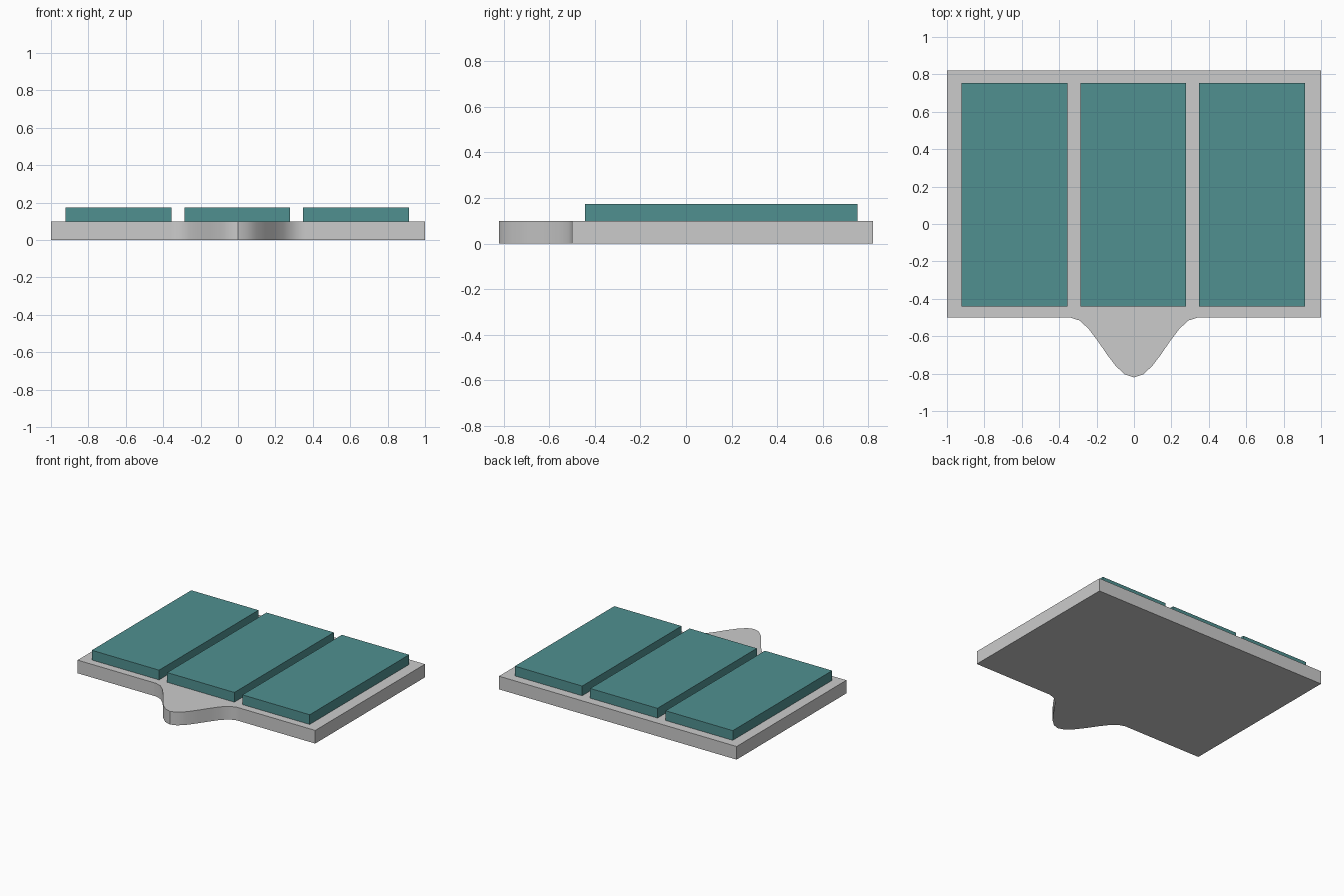
import bpy, bmesh, math

if "Cube" in bpy.data.objects:
    bpy.data.objects.remove(bpy.data.objects["Cube"])

PLATE_H = 0.10
TOP = 0.174

teal = bpy.data.materials.new("teal")
teal.diffuse_color = (0.08, 0.28, 0.28, 1)
teal.use_nodes = True
teal.node_tree.nodes["Principled BSDF"].inputs["Base Color"].default_value = teal.diffuse_color


def extrude_outline(name, outline, z0, z1, mat=None):
    """Solid prism from a counter-clockwise xy outline."""
    bm = bmesh.new()
    face = bm.faces.new([bm.verts.new((x, y, z0)) for x, y in outline])
    ext = bmesh.ops.extrude_face_region(bm, geom=[face])
    verts = [g for g in ext["geom"] if isinstance(g, bmesh.types.BMVert)]
    bmesh.ops.translate(bm, verts=verts, vec=(0, 0, z1 - z0))
    bmesh.ops.recalc_face_normals(bm, faces=bm.faces)
    me = bpy.data.meshes.new(name)
    bm.to_mesh(me)
    bm.free()
    ob = bpy.data.objects.new(name, me)
    bpy.context.collection.objects.link(ob)
    if mat:
        me.materials.append(mat)
    return ob


# base plate with a bell-shaped nose on the front edge
BACK, FRONT, TIP, HALF, N = 0.82, -0.50, -0.82, 0.34, 14
nose = []
for i in range(N + 1):
    x = -HALF + 2 * HALF * i / N
    nose.append((x, FRONT + (TIP - FRONT) * (1 + math.cos(math.pi * x / HALF)) / 2))
outline = [(-1, FRONT), (-0.36, FRONT)] + nose + [(0.36, FRONT), (1, FRONT), (1, BACK), (-1, BACK)]
plate = extrude_outline("base_plate", outline, 0, PLATE_H)
bpy.context.view_layer.objects.active = plate
plate.select_set(True)
bpy.ops.object.shade_smooth_by_angle(angle=math.radians(30))
plate.select_set(False)

# three raised panels
for name, cx in (("left_panel", -0.638), ("middle_panel", -0.004), ("right_panel", 0.63)):
    a, b = cx - 0.283, cx + 0.283
    extrude_outline(name, [(a, -0.442), (b, -0.442), (b, 0.753), (a, 0.753)],
                    PLATE_H, TOP, teal)
